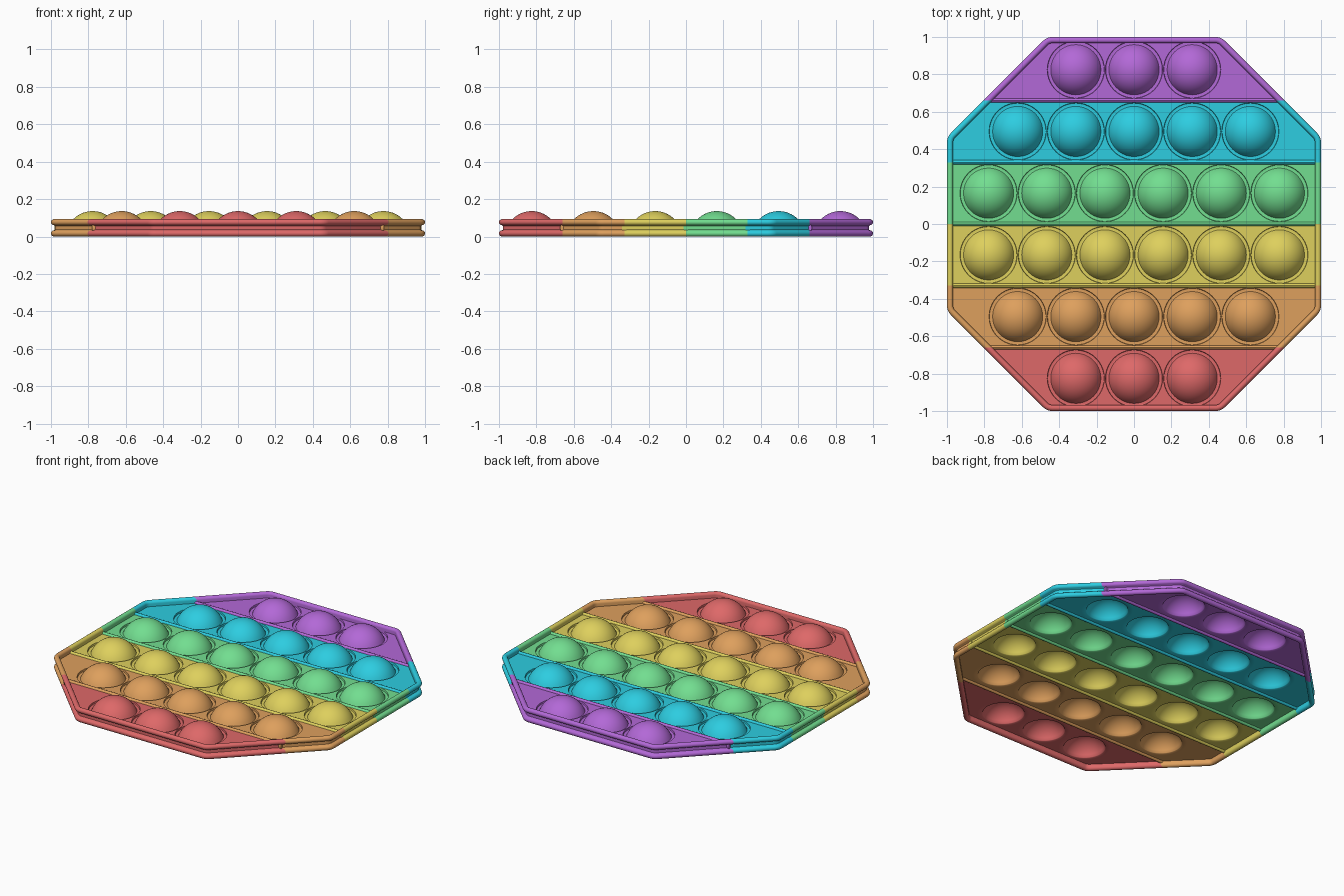
import bpy, bmesh
from math import sin, cos, pi, radians, sqrt, asin
from mathutils import Vector

if "Cube" in bpy.data.objects:
    bpy.data.objects.remove(bpy.data.objects["Cube"], do_unlink=True)

# Stripe colours, front to back
COLOURS = [
    ("red", (0.73, 0.14, 0.14)),
    ("orange", (0.73, 0.35, 0.11)),
    ("yellow", (0.73, 0.63, 0.11)),
    ("green", (0.17, 0.73, 0.28)),
    ("cyan", (0.026, 0.61, 0.75)),
    ("purple", (0.45, 0.14, 0.68)),
]
BUBBLES = [3, 5, 6, 6, 5, 3]
STRIPE = 0.33
SPACING = 0.311
RING = 0.153
MID, HALF = 0.0465, 0.012
CORNER = 0.07

materials = []
for name, rgb in COLOURS:
    mat = bpy.data.materials.new(name)
    mat.use_nodes = True
    mat.diffuse_color = (*rgb, 1)
    mat.node_tree.nodes["Principled BSDF"].inputs["Base Color"].default_value = (*rgb, 1)
    materials.append(mat)


def make(name, bm, mats, smooth=True):
    mesh = bpy.data.meshes.new(name)
    bm.to_mesh(mesh)
    bm.free()
    for mat in mats:
        mesh.materials.append(mat)
    obj = bpy.data.objects.new(name, mesh)
    bpy.context.collection.objects.link(obj)
    if smooth:
        bpy.ops.object.select_all(action='DESELECT')
        obj.select_set(True)
        bpy.context.view_layer.objects.active = obj
        bpy.ops.object.shade_smooth_by_angle(angle=radians(40))
    return obj


def paint_stripes(bm):
    """Cut at the stripe borders and colour faces by their y position."""
    for k in range(-2, 3):
        bmesh.ops.bisect_plane(bm, geom=bm.verts[:] + bm.edges[:] + bm.faces[:],
                               plane_co=(0, k * STRIPE, 0), plane_no=(0, 1, 0))
    for f in bm.faces:
        y = f.calc_center_median().y
        f.material_index = max(0, min(5, int(y / STRIPE + 3)))


def octagon(inset, z, steps=5):
    """Octagon outline with rounded corners."""
    a, b = 1 - CORNER, 0.436
    centres = [(a, b), (b, a), (-b, a), (-a, b), (-a, -b), (-b, -a), (b, -a), (a, -b)]
    points = []
    for i, (cx, cy) in enumerate(centres):
        for j in range(steps + 1):
            t = (i + j / steps) * pi / 4
            points.append((cx + (CORNER - inset) * cos(t), cy + (CORNER - inset) * sin(t), z))
    return points


def row(i):
    n = BUBBLES[i]
    return [((k - (n - 1) / 2) * SPACING, (i - 2.5) * STRIPE) for k in range(n)]


def loop_edges(bm, points):
    vs = [bm.verts.new(p) for p in points]
    return [bm.edges.new((v, vs[(i + 1) % len(vs)])) for i, v in enumerate(vs)]


# Rim: two round beads with a groove between, swept round the octagon
bead = 0.0165
profile = []
for first, z in ((0, 2 * MID - bead), (90, bead)):
    for k in range(13):
        t = radians(first + k * 22.5)
        profile.append((bead + bead * cos(t), z + bead * sin(t)))
    if first == 0:
        profile += [(0.021, MID + 0.01), (0.021, MID - 0.01)]
bm = bmesh.new()
rings = [[bm.verts.new(p) for p in octagon(d, z)] for d, z in profile]
for r, ring in enumerate(rings):
    after = rings[(r + 1) % len(rings)]
    for i in range(len(ring)):
        j = (i + 1) % len(ring)
        bm.faces.new((ring[i], ring[j], after[j], after[i]))
bmesh.ops.recalc_face_normals(bm, faces=bm.faces[:])
paint_stripes(bm)
make("rim", bm, materials)

# Sheet with a round hole for each bubble
bm = bmesh.new()
edges = loop_edges(bm, octagon(0.025, MID))
for i in range(6):
    for x, y in row(i):
        edges += loop_edges(bm, [(x + RING * cos(k * pi / 20), y + RING * sin(k * pi / 20), MID)
                                 for k in range(40)])
bmesh.ops.triangle_fill(bm, use_beauty=True, use_dissolve=False, edges=edges, normal=(0, 0, 1))
paint_stripes(bm)
sheet = make("sheet", bm, materials, smooth=False)
solid = sheet.modifiers.new("thickness", 'SOLIDIFY')
solid.thickness = 2 * HALF
solid.offset = 0


def cap(radius, base, top, steps=10):
    """Side profile of a dome, from its edge to its tip."""
    h = top - base
    big = (radius ** 2 + h ** 2) / (2 * h)
    full = asin(radius / big)
    return [(big * sin(full * (1 - k / steps)), top - big + big * cos(full * (1 - k / steps)))
            for k in range(steps + 1)]


# Hollow bubbles, each in a shallow ring channel
outer = [(RING, MID + HALF), (0.151, 0.048), (0.138, 0.046)] + cap(0.134, 0.047, 0.136)
inner = [(RING, MID - HALF), (0.126, MID - HALF)] + cap(0.123, 0.037, 0.126)
for i, (colour, _) in enumerate(COLOURS):
    bm = bmesh.new()
    vs = [bm.verts.new((r, 0, z)) for r, z in outer[::-1] + inner]
    es = [bm.edges.new(pair) for pair in zip(vs, vs[1:])]
    bmesh.ops.spin(bm, geom=vs + es, cent=(0, 0, 0), axis=(0, 0, 1),
                   angle=2 * pi, steps=40, use_duplicate=False)
    bmesh.ops.remove_doubles(bm, verts=bm.verts[:], dist=0.0001)
    bmesh.ops.recalc_face_normals(bm, faces=bm.faces[:])
    first = make(colour + "_bubble", bm, [materials[i]])
    for k, (x, y) in enumerate(row(i)):
        obj = first
        if k:
            obj = first.copy()
            bpy.context.collection.objects.link(obj)
        obj.location = (x, y, 0)

# Ridges between the stripes
for k in range(-2, 3):
    length = 0.78 if abs(k) == 2 else 0.98
    bm = bmesh.new()
    bmesh.ops.create_cone(bm, cap_ends=True, segments=16, radius1=1, radius2=1, depth=2)
    for v in bm.verts:
        x, y, z = v.co
        v.co = Vector((z * length, k * STRIPE + y * 0.013, MID + x * 0.024))
    bmesh.ops.recalc_face_normals(bm, faces=bm.faces[:])
    make("stripe_ridge", bm, [materials[k + 3]])
